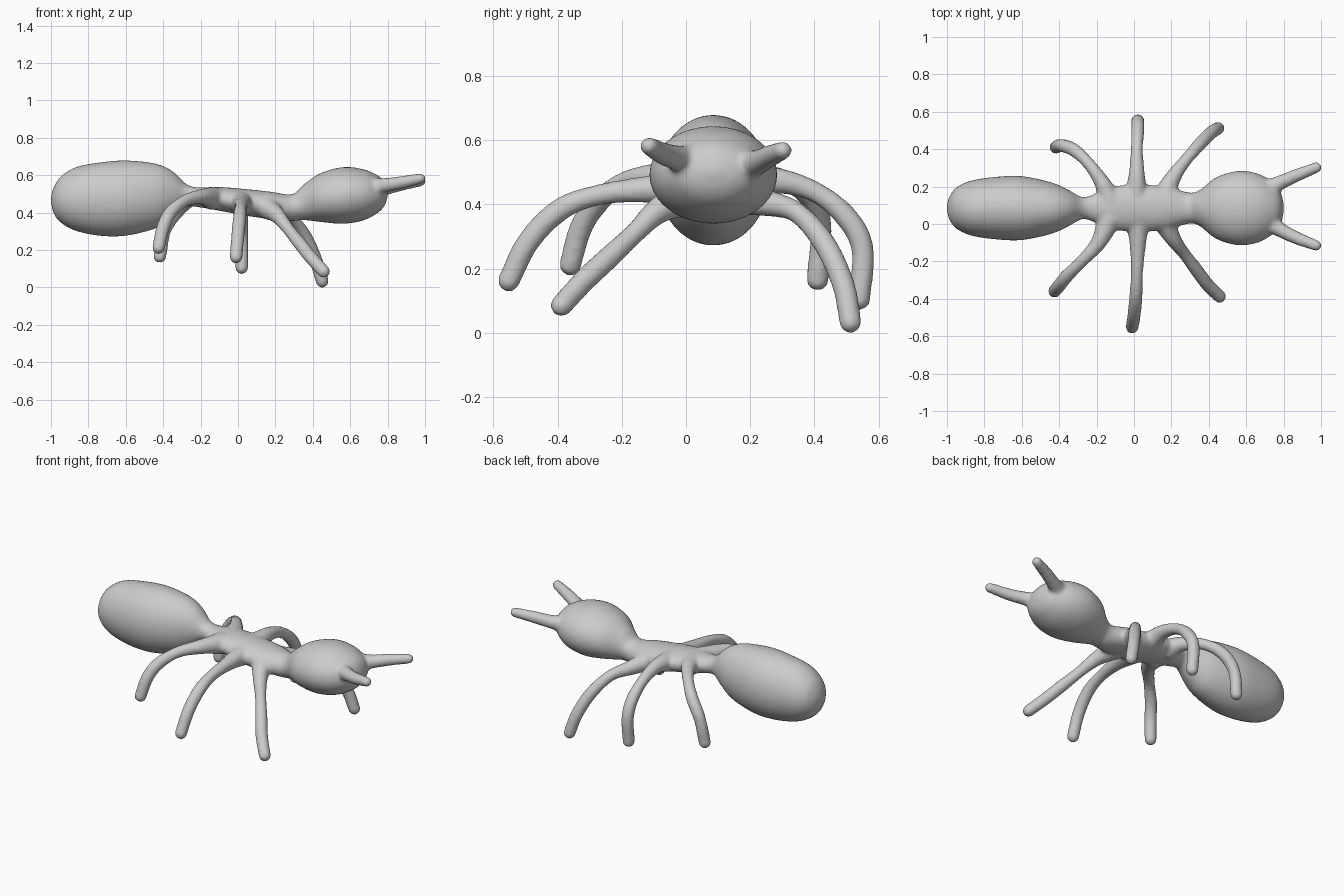
import bpy, bmesh, math
from mathutils import Vector, Matrix

if "Cube" in bpy.data.objects:
    bpy.data.objects.remove(bpy.data.objects["Cube"])

SKIN = bpy.data.materials.new("matte_grey")
SKIN.diffuse_color = (0.6, 0.6, 0.6, 1)
SKIN.use_nodes = True
SKIN.node_tree.nodes["Principled BSDF"].inputs["Base Color"].default_value = SKIN.diffuse_color
AXIS_Y = 0.085          # the body runs along x at this y


def spline(points, steps):
    """Catmull-Rom samples through the given vectors."""
    pts = [Vector(p) for p in points]
    pts = [2 * pts[0] - pts[1]] + pts + [2 * pts[-1] - pts[-2]]
    out = []
    for a, b, c, d in zip(pts, pts[1:], pts[2:], pts[3:]):
        for i in range(steps):
            t = i / steps
            out.append(0.5 * (2 * b + (c - a) * t + (2 * a - 5 * b + 4 * c - d) * t * t
                              + (3 * b - a - 3 * c + d) * t ** 3))
    return out + [pts[-2]]


def loft(bm, rings):
    """Bridge a list of rings of coordinates and cap both ends."""
    loops = [[bm.verts.new(co) for co in ring] for ring in rings]
    n = len(loops[0])
    for a, b in zip(loops, loops[1:]):
        for i in range(n):
            j = (i + 1) % n
            bm.faces.new((a[i], a[j], b[j], b[i]))
    bm.faces.new(loops[0][::-1])
    bm.faces.new(loops[-1])


def limb(bm, points, radii):
    """Round tapered tube with a ball at its tip."""
    path = spline([(*p, r) for p, r in zip(points, radii)], 6)
    rings = []
    for i, p in enumerate(path):
        before, after = path[max(i - 1, 0)], path[min(i + 1, len(path) - 1)]
        d = (after.xyz - before.xyz).normalized()
        u = d.cross(Vector((0.3, 0.1, 1))).normalized()
        v = d.cross(u)
        rings.append([p.xyz + p.w * (math.cos(a) * u + math.sin(a) * v)
                      for a in (math.tau * k / 16 for k in range(16))])
    loft(bm, rings)
    bmesh.ops.create_icosphere(bm, subdivisions=3, radius=path[-1].w,
                               matrix=Matrix.Translation(path[-1].xyz))


bm = bmesh.new()

# abdomen, waist, thorax, neck and head: x, half width, bottom z, top z
body = [(-1.0, 0.02, 0.45, 0.49), (-0.985, 0.065, 0.395, 0.535), (-0.95, 0.11, 0.348, 0.59),
        (-0.87, 0.147, 0.303, 0.642), (-0.74, 0.167, 0.276, 0.668), (-0.6, 0.171, 0.276, 0.679),
        (-0.44, 0.137, 0.315, 0.662), (-0.35, 0.097, 0.372, 0.622), (-0.28, 0.06, 0.43, 0.556),
        (-0.22, 0.072, 0.43, 0.535), (-0.1, 0.118, 0.41, 0.537), (0.05, 0.125, 0.382, 0.525),
        (0.18, 0.115, 0.364, 0.511), (0.29, 0.084, 0.355, 0.498), (0.35, 0.095, 0.36, 0.55),
        (0.44, 0.165, 0.35, 0.61), (0.56, 0.199, 0.34, 0.643), (0.67, 0.182, 0.358, 0.632),
        (0.75, 0.132, 0.4, 0.597), (0.785, 0.085, 0.44, 0.56), (0.8, 0.025, 0.485, 0.515)]
rings = []
for x, w, lo, hi in spline(body, 5):
    rings.append([(x, AXIS_Y + w * math.cos(a), (lo + hi) / 2 + (hi - lo) / 2 * math.sin(a))
                  for a in (math.tau * k / 40 for k in range(40))])
loft(bm, rings)

# six legs, from hip to foot
legs = [
    [(-.13, .03, .475), (-.19, -.10, .485), (-.28, -.20, .465), (-.36, -.28, .40), (-.40, -.33, .32), (-.425, -.36, .212)],
    [(.02, .02, .45), (.02, -.12, .447), (.015, -.27, .43), (.01, -.39, .385), (0, -.49, .285), (-.01, -.552, .162)],
    [(.15, .03, .43), (.21, -.08, .385), (.27, -.16, .31), (.33, -.24, .235), (.39, -.32, .16), (.458, -.388, .085)],
    [(-.13, .13, .475), (-.17, .22, .488), (-.24, .32, .47), (-.32, .395, .41), (-.39, .42, .31), (-.418, .41, .165)],
    [(.01, .13, .46), (.015, .27, .475), (.015, .40, .44), (.02, .50, .36), (.02, .55, .26), (.02, .54, .105)],
    [(.15, .13, .43), (.21, .25, .405), (.28, .345, .375), (.355, .43, .28), (.415, .49, .15), (.45, .512, .033)],
]
for leg in legs:
    limb(bm, leg, [.065, .043, .033, .036, .036, .035])

# two feelers
for feeler in ([(.70, .18, .52), (.78, .22, .53), (.87, .26, .55), (.975, .302, .568)],
               [(.70, .02, .53), (.78, -.03, .545), (.87, -.075, .56), (.975, -.115, .582)]):
    limb(bm, feeler, [.055, .04, .035, .029])

bmesh.ops.recalc_face_normals(bm, faces=bm.faces)
mesh = bpy.data.meshes.new("insect_body_with_legs")
bm.to_mesh(mesh)
bm.free()
insect = bpy.data.objects.new("insect_body_with_legs", mesh)
bpy.context.collection.objects.link(insect)
mesh.materials.append(SKIN)

# fuse the parts into one skin and soften the joints
remesh = insect.modifiers.new("fuse", 'REMESH')
remesh.mode = 'VOXEL'
remesh.voxel_size = 0.01
remesh.use_smooth_shade = True
soften = insect.modifiers.new("soften", 'SMOOTH')
soften.factor = 0.5
soften.iterations = 8
